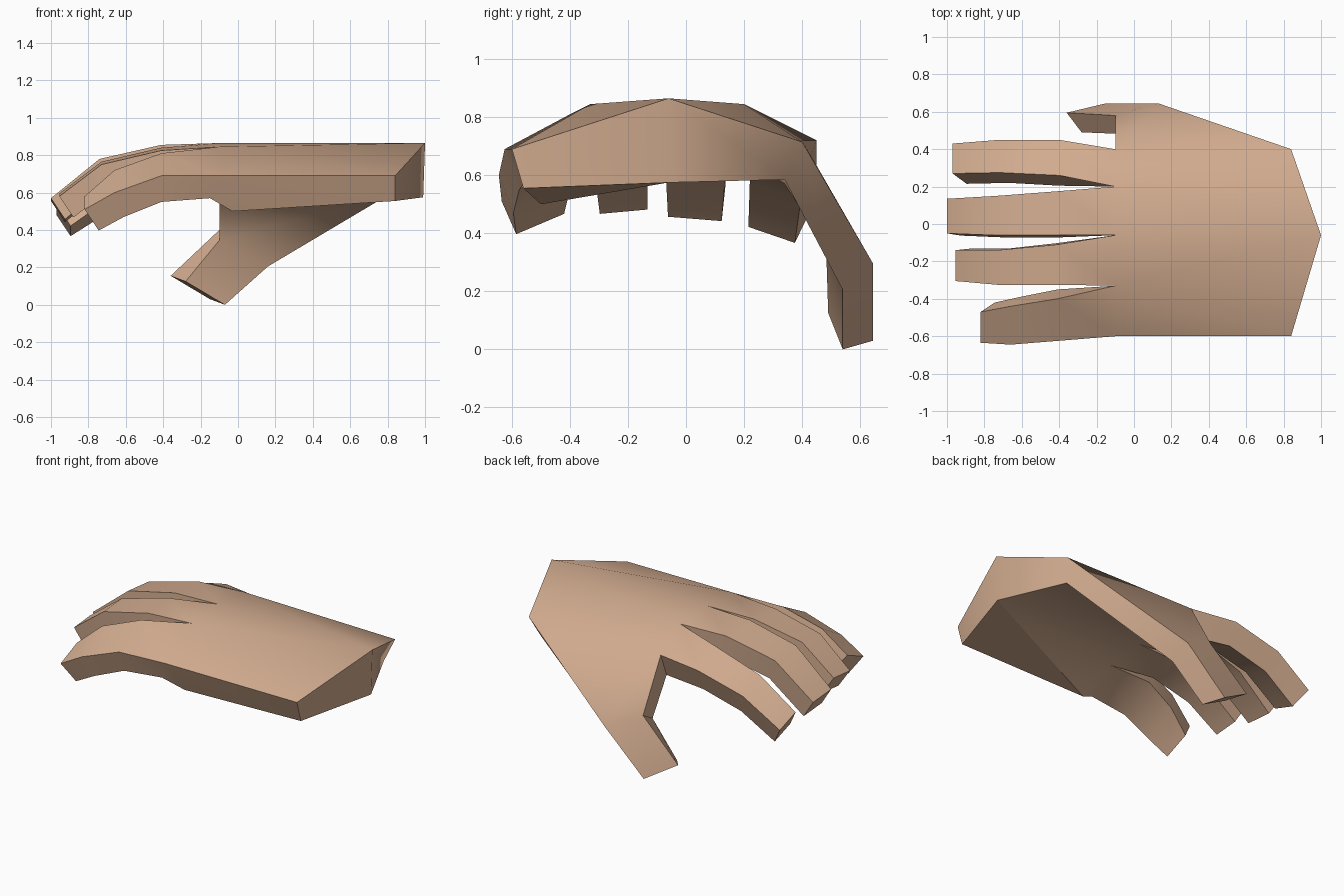
import bpy, bmesh, math

cube = bpy.data.objects.get("Cube")
if cube:
    bpy.data.objects.remove(cube, do_unlink=True)

bm = bmesh.new()


def points(*coords):
    return [bm.verts.new(co) for co in coords]


def face(*verts):
    bm.faces.new(verts)


def bridge(ring_a, ring_b):
    """Join two rings of four corners with side faces."""
    for i in range(4):
        j = (i + 1) % 4
        face(ring_a[i], ring_a[j], ring_b[j], ring_b[i])


# Knuckle rows run from the little finger side to the thumb side
knuckle_top = points((-.1, -.6, .69), (-.1, -.33, .845), (-.1, -.06, .865),
                     (-.1, .2, .845), (-.1, .4, .72))
knuckle_low = points((-.15, -.56, .57), (-.1, -.33, .66), (-.1, -.06, .68),
                     (-.1, .2, .66), (-.1, .34, .57))
wrist_top = points((.84, -.6, .69), (1, -.06, .865), (.84, .4, .715))
wrist_low = points((.84, -.56, .555), (.99, -.06, .575), (.8, .34, .585))
heel, = points((-.03, -.5, .5))


def palm_sheet(knuckles, wrist):
    """Fan the five knuckle points into the three wrist points."""
    k, w = knuckles, wrist
    face(k[1], k[2], w[1])
    face(k[2], k[3], w[1])
    face(k[3], w[2], w[1])
    face(k[3], k[4], w[2])


# Back of the hand
palm_sheet(knuckle_top, wrist_top)
face(knuckle_top[0], knuckle_top[1], wrist_top[0])
face(knuckle_top[1], wrist_top[1], wrist_top[0])

# Palm with its raised heel
palm_sheet(knuckle_low, wrist_low)
face(knuckle_low[0], knuckle_low[1], heel)
face(knuckle_low[1], wrist_low[1], heel)
face(heel, wrist_low[1], wrist_low[0])

# Outer edge of the palm and the pointed wrist end
face(knuckle_top[0], knuckle_low[0], heel)
face(knuckle_top[0], heel, wrist_low[0], wrist_top[0])
for i in range(2):
    face(wrist_top[i], wrist_top[i + 1], wrist_low[i + 1], wrist_low[i])

# Fingers: sideways tilt, then the top edge of each section (x, y, z, y, z)
fingers = {
    "little": (.05, [(-.41, -.625, .69, -.4, .81), (-.66, -.645, .6, -.44, .72),
                     (-.82, -.635, .51, -.47, .58)]),
    "ring": (.008, [(-.41, -.325, .825, -.11, .84), (-.73, -.325, .75, -.14, .765),
                    (-.955, -.305, .58, -.14, .595)]),
    "middle": (-.012, [(-.41, -.06, .855, .175, .84), (-.74, -.06, .78, .15, .76),
                       (-1, -.05, .57, .135, .555)]),
    "index": (-.055, [(-.4, .26, .8, .45, .72), (-.72, .275, .71, .45, .64),
                      (-.97, .27, .535, .43, .48)]),
}
# Forward shift and thickness of the three sections
drops = [(0, .14), (.05, .13), (.075, .113)]

for i, (tilt, sections) in enumerate(fingers.values()):
    ring = [knuckle_top[i], knuckle_top[i + 1], knuckle_low[i + 1], knuckle_low[i]]
    for (x, y0, z0, y1, z1), (shift, thick) in zip(sections, drops):
        new_ring = points((x, y0, z0), (x, y1, z1),
                          (x + shift, y1 + tilt, z1 - thick),
                          (x + shift, y0 + tilt, z0 - thick))
        bridge(ring, new_ring)
        ring = new_ring
    face(*ring)

# Thumb: folds down from the side of the palm
root = [knuckle_top[4], wrist_top[2], wrist_low[2], knuckle_low[4]]
joint = points((-.1, .58, .4), (.13, .645, .295), (.16, .54, .205), (-.1, .483, .345))
tip = points((-.36, .595, .155), (-.15, .645, .03), (-.07, .54, 0), (-.28, .49, .125))
bridge(root, joint)
bridge(joint, tip)
face(*tip)

bmesh.ops.recalc_face_normals(bm, faces=bm.faces)
mesh = bpy.data.meshes.new("hand")
bm.to_mesh(mesh)
bm.free()
hand = bpy.data.objects.new("hand", mesh)
bpy.context.collection.objects.link(hand)

# Skin colour
skin = bpy.data.materials.new("skin")
skin.use_nodes = True
color = (.64, .41, .275, 1)
skin.diffuse_color = color
skin.node_tree.nodes["Principled BSDF"].inputs["Base Color"].default_value = color
mesh.materials.append(skin)

# Soft folds, crisp edges
bpy.ops.object.select_all(action="DESELECT")
hand.select_set(True)
bpy.context.view_layer.objects.active = hand
bpy.ops.object.shade_smooth_by_angle(angle=math.radians(40))
